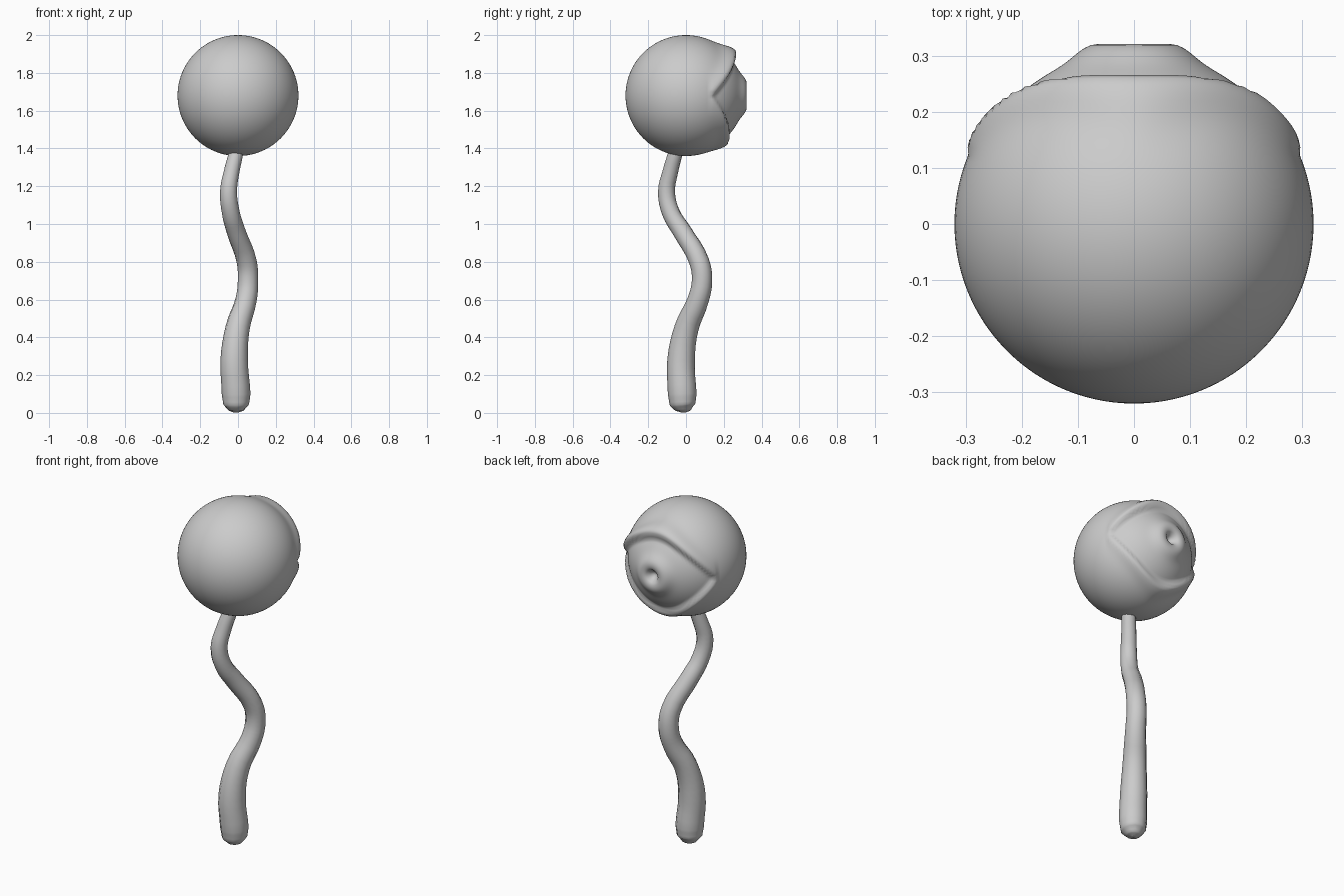
import bpy, bmesh, math
from mathutils import Matrix, Vector

if "Cube" in bpy.data.objects:
    bpy.data.objects.remove(bpy.data.objects["Cube"])

R, CENTRE = 0.32, Vector((0, 0, 1.68))


def smoothstep(a, b, v):
    t = max(0.0, min(1.0, (v - a) / (b - a)))
    return t * t * (3 - 2 * t)


def eye_radius(n):
    """Radius along direction n: lids around an almond opening facing +y."""
    theta = math.degrees(math.acos(max(-1, min(1, n.y))))
    lon = abs(math.degrees(math.atan2(n.x, n.y)))
    lat = math.degrees(math.asin(max(-1, min(1, n.z))))
    # inner eye with raised cornea ring and pupil dimple
    inner = 0.308 + 0.02 * math.exp(-((theta - 13) / 8) ** 2)
    inner -= 0.03 * math.exp(-(theta / 5.5) ** 4)
    # upper and lower lid ridges meeting at the corners
    edge, height = (42, 0.035) if lat >= 0 else (50, 0.02)
    t = math.cos(math.radians(lon * 90 / 67)) if lon < 67 else 0.0
    d = abs(lat) - edge * t
    lid = R + height * math.sqrt(t) * math.exp(-(d / 12) ** 2)
    k = smoothstep(-7, 0, d)
    return inner * (1 - k) + lid * k


# Eyeball: sphere with its pole on +y, pushed in and out radially
bm = bmesh.new()
bmesh.ops.create_uvsphere(bm, u_segments=96, v_segments=80, radius=1,
                          matrix=Matrix.Rotation(math.pi / 2, 4, 'X'))
for v in bm.verts:
    n = v.co.normalized()
    v.co = CENTRE + n * eye_radius(n)
bmesh.ops.recalc_face_normals(bm, faces=bm.faces)
for f in bm.faces:
    f.smooth = True
mesh = bpy.data.meshes.new("eyeball")
bm.to_mesh(mesh)
bm.free()
bpy.context.collection.objects.link(bpy.data.objects.new("eyeball", mesh))

# Stalk: wavy tapering tube, (x, y, z, radius)
path = [(-.01, -.015, .002, .012), (-.01, -.015, .012, .04), (-.01, -.018, .045, .068),
        (-.01, -.02, .1, .076), (-.02, -.026, .28, .073), (-.002, .003, .45, .064),
        (.043, .065, .6, .056), (.053, .085, .7, .054), (.046, .07, .8, .053),
        (-.01, -.02, .96, .05), (-.038, -.08, 1.06, .047), (-.05, -.103, 1.17, .045),
        (-.033, -.082, 1.28, .041), (-.01, -.055, 1.38, .038), (0, -.035, 1.46, .035)]
curve = bpy.data.curves.new("stalk", 'CURVE')
curve.dimensions = '3D'
curve.bevel_depth = 1.0
curve.bevel_resolution = 4
curve.resolution_u = 4
curve.use_fill_caps = True
spline = curve.splines.new('BEZIER')
spline.bezier_points.add(len(path) - 1)
for p, (x, y, z, r) in zip(spline.bezier_points, path):
    p.co = (x, y, z)
    p.radius = r
    p.handle_left_type = p.handle_right_type = 'AUTO'
stalk = bpy.data.objects.new("stalk", curve)
bpy.context.collection.objects.link(stalk)
bpy.context.view_layer.objects.active = stalk
stalk.select_set(True)
bpy.ops.object.convert(target='MESH')
bpy.ops.object.shade_smooth()
